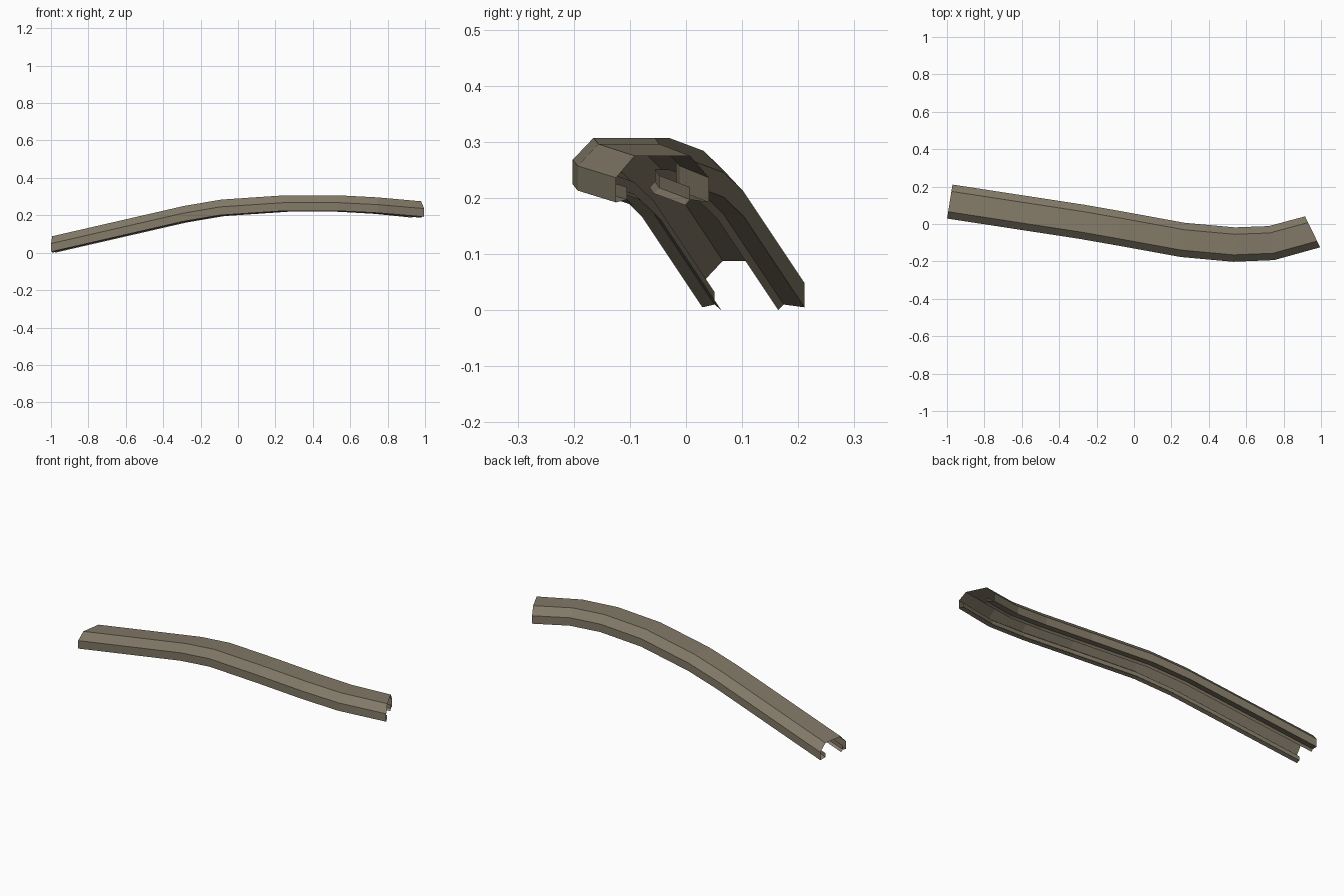
import bpy
import bmesh
from math import sin, cos, radians

cube = bpy.data.objects.get("Cube")
if cube:
    bpy.data.objects.remove(cube)

# One colour for the whole rail
metal = bpy.data.materials.new("khaki grey metal")
metal.use_nodes = True
colour = (0.225, 0.193, 0.137, 1)
metal.diffuse_color = colour
metal.node_tree.nodes["Principled BSDF"].inputs["Base Color"].default_value = colour

# Stations along the rail: x, y, height of the top, heading in degrees
path = [
    (-0.985, 0.12, 0.088, -9),
    (-0.28, 0.012, 0.25, -9),
    (-0.08, -0.023, 0.284, -10),
    (0.26, -0.085, 0.307, -7),
    (0.535, -0.11, 0.307, -2),
    (0.735, -0.102, 0.296, 9),
    (0.955, -0.042, 0.275, 26),
]

# Cross-sections: offset across the rail, drop below the top
shell = [(-0.07, -0.078), (-0.092, -0.083), (-0.092, -0.039), (-0.055, 0),
         (0.055, 0), (0.092, -0.039), (0.092, -0.083), (0.055, -0.078)]
lips = [[(-0.07, -0.056), (-0.07, -0.078)], [(0.055, -0.078), (0.055, -0.056)]]
tabs = [[(-0.07, -0.078), (-0.058, -0.088)], [(0.045, -0.088), (0.055, -0.078)]]


def sweep(name, section):
    """Carry an open cross-section along the path as a thin sheet."""
    bm = bmesh.new()
    rings = []
    for x, y, z, heading in path:
        a = radians(heading)
        rings.append([bm.verts.new((x - sin(a) * u, y + cos(a) * u, z + v))
                      for u, v in section])
    for r, s in zip(rings, rings[1:]):
        for i in range(len(section) - 1):
            bm.faces.new((r[i], s[i], s[i + 1], r[i + 1]))
    mesh = bpy.data.meshes.new(name)
    bm.to_mesh(mesh)
    bm.free()
    mesh.materials.append(metal)
    obj = bpy.data.objects.new(name, mesh)
    bpy.context.collection.objects.link(obj)
    return obj


# Outer channel, then the upturned lips and slanted tabs along its open bottom
sweep("rail_shell", shell)
for side, lip, tab in zip(("right", "left"), lips, tabs):
    sweep(side + "_lip", lip)
    sweep(side + "_tab", tab)
